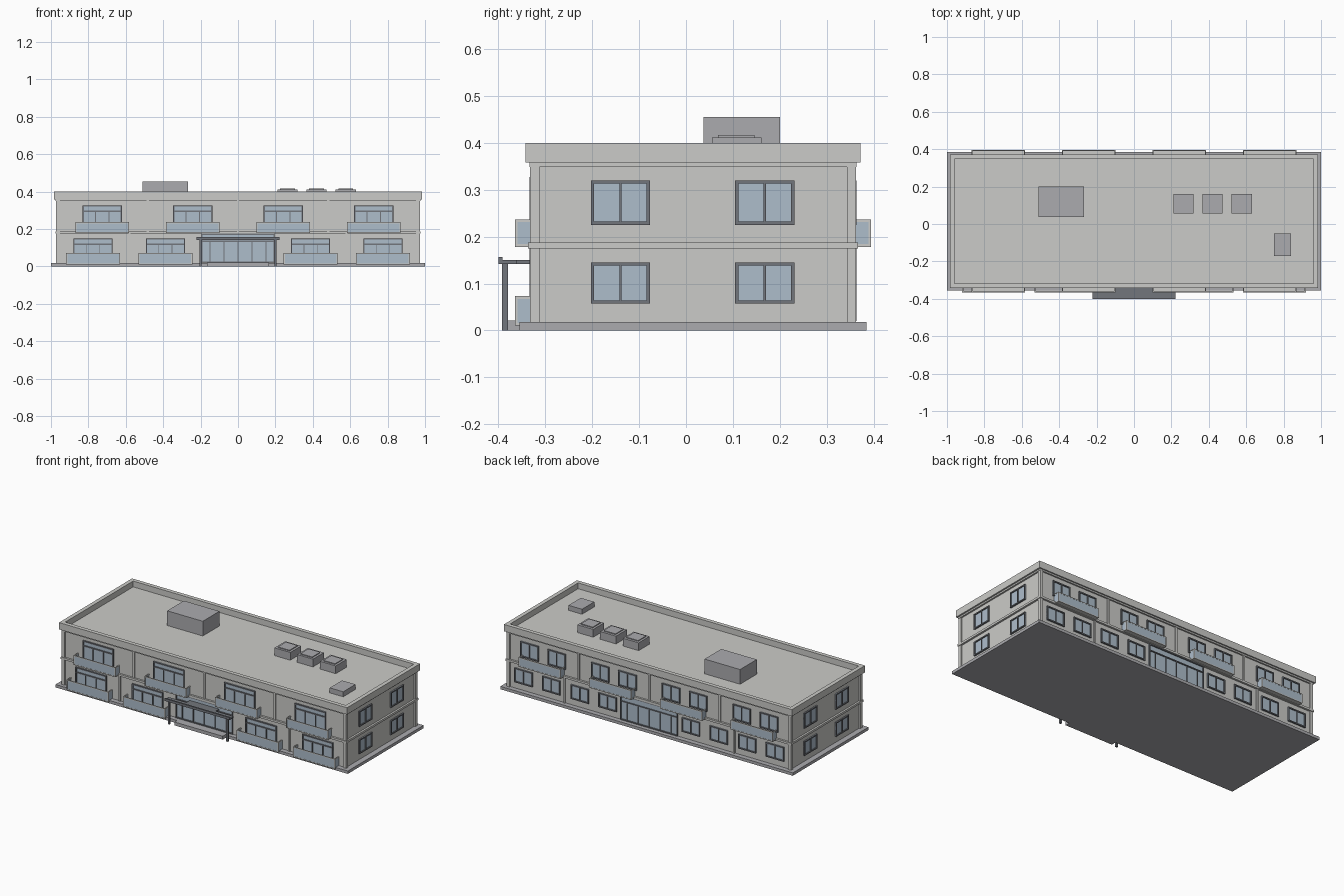
import bpy, bmesh

if "Cube" in bpy.data.objects:
    bpy.data.objects.remove(bpy.data.objects["Cube"])


def material(name, rgb):
    m = bpy.data.materials.new(name)
    m.diffuse_color = (*rgb, 1)
    m.use_nodes = True
    m.node_tree.nodes["Principled BSDF"].inputs["Base Color"].default_value = m.diffuse_color
    return m


WALL = material("pale_wall", (0.60, 0.60, 0.58))
STONE = material("mid_grey", (0.41, 0.41, 0.43))
FRAME = material("dark_grey", (0.17, 0.18, 0.20))
GLASS = material("blue_glass", (0.42, 0.51, 0.60))

# Outer wall faces
WX, Y0, Y1 = 0.965, -0.325, 0.355


def boxes(name, mat, items):
    """One object from boxes given as (x0, x1, y0, y1, z0, z1)."""
    bm = bmesh.new()
    for x0, x1, y0, y1, z0, z1 in items:
        vs = bmesh.ops.create_cube(bm, size=1)["verts"]
        for v in vs:
            v.co.x = x1 if v.co.x > 0 else x0
            v.co.y = y1 if v.co.y > 0 else y0
            v.co.z = z1 if v.co.z > 0 else z0
    me = bpy.data.meshes.new(name)
    bm.to_mesh(me)
    bm.free()
    me.materials.append(mat)
    ob = bpy.data.objects.new(name, me)
    bpy.context.collection.objects.link(ob)


def on_wall(side, u0, u1, z0, z1, d0, d1):
    """Box on a wall: u along the wall, d outward from its face."""
    if side == "front":
        return (u0, u1, Y0 - d1, Y0 - d0, z0, z1)
    if side == "back":
        return (u0, u1, Y1 + d0, Y1 + d1, z0, z1)
    if side == "right":
        return (WX + d0, WX + d1, u0, u1, z0, z1)
    return (-WX - d1, -WX - d0, u0, u1, z0, z1)


def ring(x, y0, y1, t, z0, z1):
    """Four walls of a rectangular ring with thickness t."""
    return [(-x, x, y0, y0 + t, z0, z1), (-x, x, y1 - t, y1, z0, z1),
            (-x, -x + t, y0 + t, y1 - t, z0, z1), (x - t, x, y0 + t, y1 - t, z0, z1)]


def window(name, side, c, w, z0, z1, mullions=(0,), transom=None, t=0.007):
    u0, u1 = c - w / 2, c + w / 2
    boxes(name + "_glass", GLASS, [on_wall(side, u0, u1, z0, z1, -0.004, 0.003)])
    bars = [(u0, u0 + t, z0, z1), (u1 - t, u1, z0, z1),
            (u0 + t, u1 - t, z0, z0 + t), (u0 + t, u1 - t, z1 - t, z1)]
    top = z1 - t
    if transom:
        bars.append((u0 + t, u1 - t, transom - t / 2, transom + t / 2))
        top = transom - t / 2
    bars += [(c + m - t / 3, c + m + t / 3, z0 + t, top) for m in mullions]
    boxes(name + "_frame", FRAME, [on_wall(side, *b, -0.004, 0.009) for b in bars])


def balcony(name, side, c, z0, z1, w=0.287, d=0.04):
    u0, u1, t = c - w / 2, c + w / 2, 0.006
    # Floor slab, corner posts and handrail
    solid = [(u0, u1, z0, z0 + t, 0, d), (u0, u1, z1 - t, z1, d - t, d)]
    for a in (u0, u1 - t):
        solid += [(a, a + t, z1 - t, z1, 0, d - t), (a, a + t, z0 + t, z1 - t, d - t, d)]
    boxes(name + "_rail", WALL, [on_wall(side, *b) for b in solid])
    panes = [(u0 + t, u1 - t, z0 + t, z1 - t, d - 0.005, d - 0.001)]
    panes += [(a, a + 0.004, z0 + t, z1 - t, 0, d - t) for a in (u0 + 0.001, u1 - 0.005)]
    boxes(name + "_glass", GLASS, [on_wall(side, *b) for b in panes])


# Main volumes
boxes("plinth", STONE, [(-1, 1, -0.355, 0.385, 0, 0.018)])
boxes("body", WALL, [(-WX, WX, Y0, Y1, 0.018, 0.364)])
boxes("floor_band", WALL, ring(0.977, -0.337, 0.367, 0.02, 0.175, 0.188))
boxes("cornice_band", WALL, ring(0.975, -0.334, 0.364, 0.02, 0.349, 0.358))
boxes("parapet", WALL, ring(0.985, -0.342, 0.372, 0.025, 0.358, 0.40))

# Corner and bay pilasters
pil = []
for x in (-1, 1):
    for ya, yb in ((-0.333, -0.313), (0.343, 0.363)):
        pil.append((min(x * 0.953, x * 0.973), max(x * 0.953, x * 0.973), ya, yb, 0.018, 0.349))
for side in ("front", "back"):
    pil += [on_wall(side, x - 0.006, x + 0.006, 0.188, 0.349, 0, 0.007) for x in (-0.483, 0, 0.483)]
    pil += [on_wall(side, x - 0.006, x + 0.006, 0.018, 0.175, 0, 0.007) for x in (-0.58, 0.58)]
boxes("pilasters", WALL, pil)

# Front balcony doors and balconies
upper = (-0.726, -0.242, 0.242, 0.726)
for i, c in enumerate(upper):
    window(f"front_upper_window_{i}", "front", c, 0.21, 0.19, 0.327, (-0.036, 0.036), 0.295)
    balcony(f"front_upper_balcony_{i}", "front", c, 0.178, 0.237)
for i, c in enumerate((-0.775, -0.388, 0.388, 0.775)):
    window(f"front_lower_window_{i}", "front", c, 0.21, 0.02, 0.15, (-0.036, 0.036), 0.118)
    balcony(f"front_lower_balcony_{i}", "front", c, 0.01, 0.073)

# Back windows and balconies
for i, c in enumerate(upper):
    balcony(f"back_balcony_{i}", "back", c, 0.178, 0.237)
    for j, o in enumerate((-0.093, 0.093)):
        window(f"back_upper_window_{i}_{j}", "back", c + o, 0.122, 0.225, 0.32)
for i, c in enumerate((0.285, 0.475, 0.67, 0.86)):
    for j, s in enumerate((-1, 1)):
        window(f"back_lower_window_{i}_{j}", "back", s * c, 0.122, 0.057, 0.145)

# Side windows
for side in ("left", "right"):
    for i, c in enumerate((-0.14, 0.168)):
        window(f"{side}_upper_window_{i}", side, c, 0.126, 0.225, 0.32)
        window(f"{side}_lower_window_{i}", side, c, 0.126, 0.057, 0.145)

# Glazed entrances front and back
for side in ("front", "back"):
    window(side + "_entrance", side, 0, 0.39, 0.02, 0.175,
           (-0.15, -0.075, 0, 0.075, 0.15), 0.135, 0.006)

# Entrance canopy, posts and step
boxes("canopy", FRAME, [(-0.223, 0.223, -0.40, -0.36, 0.142, 0.15),
                        (-0.223, 0.223, -0.40, -0.391, 0.142, 0.157),
                        (-0.10, 0.10, -0.36, Y0, 0.142, 0.15)])
boxes("canopy_posts", FRAME, [(s - 0.006, s + 0.006, -0.392, -0.38, 0, 0.143)
                              for s in (-0.2, 0.2)])
boxes("entrance_step", STONE, [(-0.165, 0.165, -0.385, -0.35, 0, 0.021)])

# Roof equipment
boxes("roof_room", STONE, [(-0.51, -0.267, 0.037, 0.20, 0.36, 0.455)])
for i, x in enumerate((0.265, 0.42, 0.576)):
    boxes(f"skylight_{i}", STONE, [(x - 0.054, x + 0.054, 0.055, 0.161, 0.36, 0.412),
                                   (x - 0.04, x + 0.04, 0.068, 0.146, 0.41, 0.417)])
boxes("roof_hatch", STONE, [(0.748, 0.84, -0.172, -0.052, 0.36, 0.395)])
